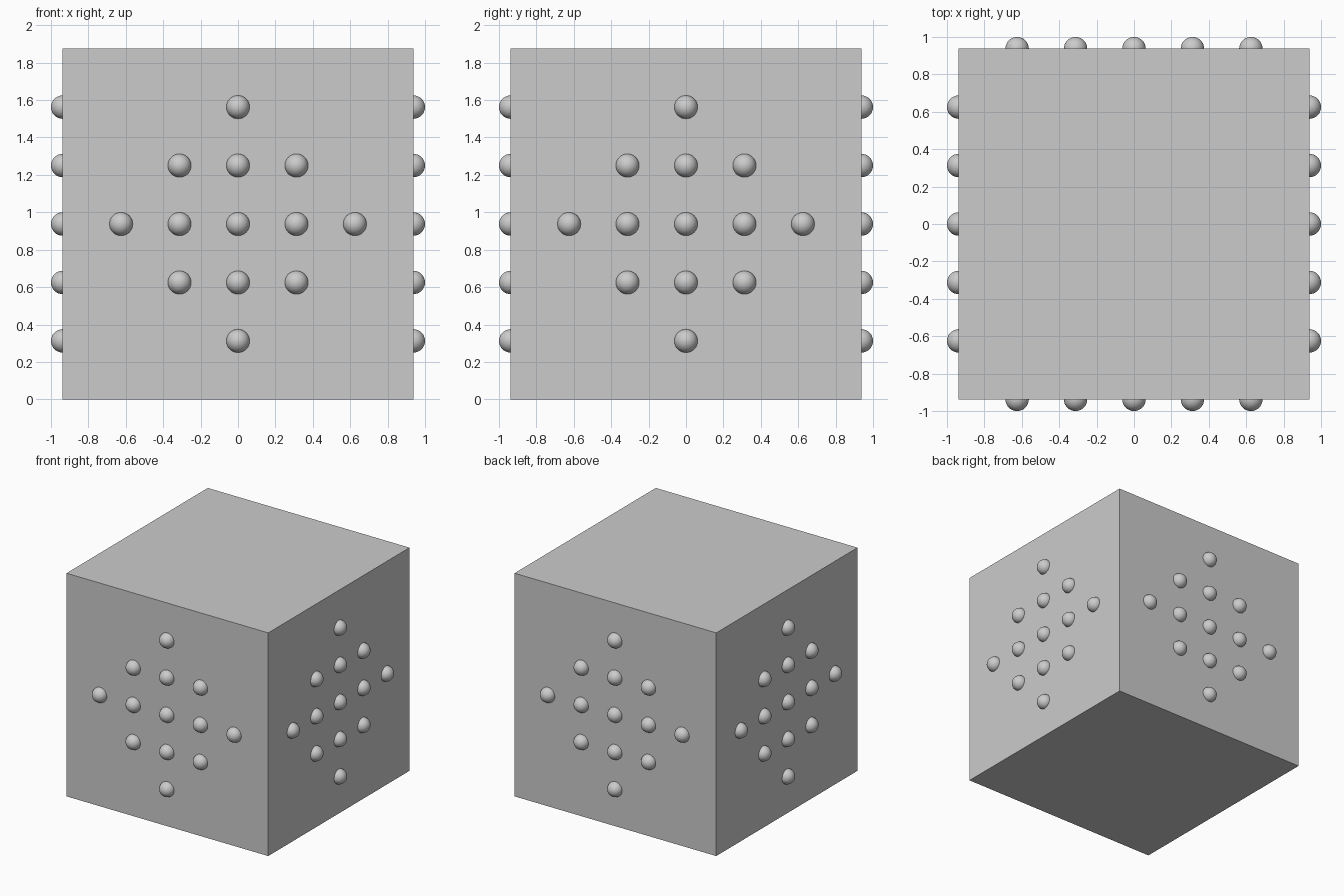
import bpy, bmesh
from math import pi
from mathutils import Matrix, Vector

if "Cube" in bpy.data.objects:
    bpy.data.objects.remove(bpy.data.objects["Cube"])

SIDE = 1.875
HALF = SIDE / 2
PITCH = SIDE / 6
STUD_R = 0.0625


def add_object(name, bm):
    mesh = bpy.data.meshes.new(name)
    bm.to_mesh(mesh)
    bm.free()
    obj = bpy.data.objects.new(name, mesh)
    bpy.context.collection.objects.link(obj)
    return obj


# Plain cube body standing on the ground
bm = bmesh.new()
bmesh.ops.create_cube(bm, size=SIDE, matrix=Matrix.Translation((0, 0, HALF)))
add_object("cube_body", bm)

# Diamond of 13 round studs, half sunk into each of the four side faces
for k, side in enumerate(("front", "right", "back", "left")):
    turn = Matrix.Rotation(k * pi / 2, 4, 'Z')
    bm = bmesh.new()
    for i in range(-2, 3):
        for j in range(-2, 3):
            if abs(i) + abs(j) <= 2:
                spot = turn @ Vector((i * PITCH, -HALF, HALF + j * PITCH))
                bmesh.ops.create_uvsphere(bm, u_segments=32, v_segments=16,
                                          radius=STUD_R,
                                          matrix=Matrix.Translation(spot))
    for face in bm.faces:
        face.smooth = True
    add_object(side + "_studs", bm)
